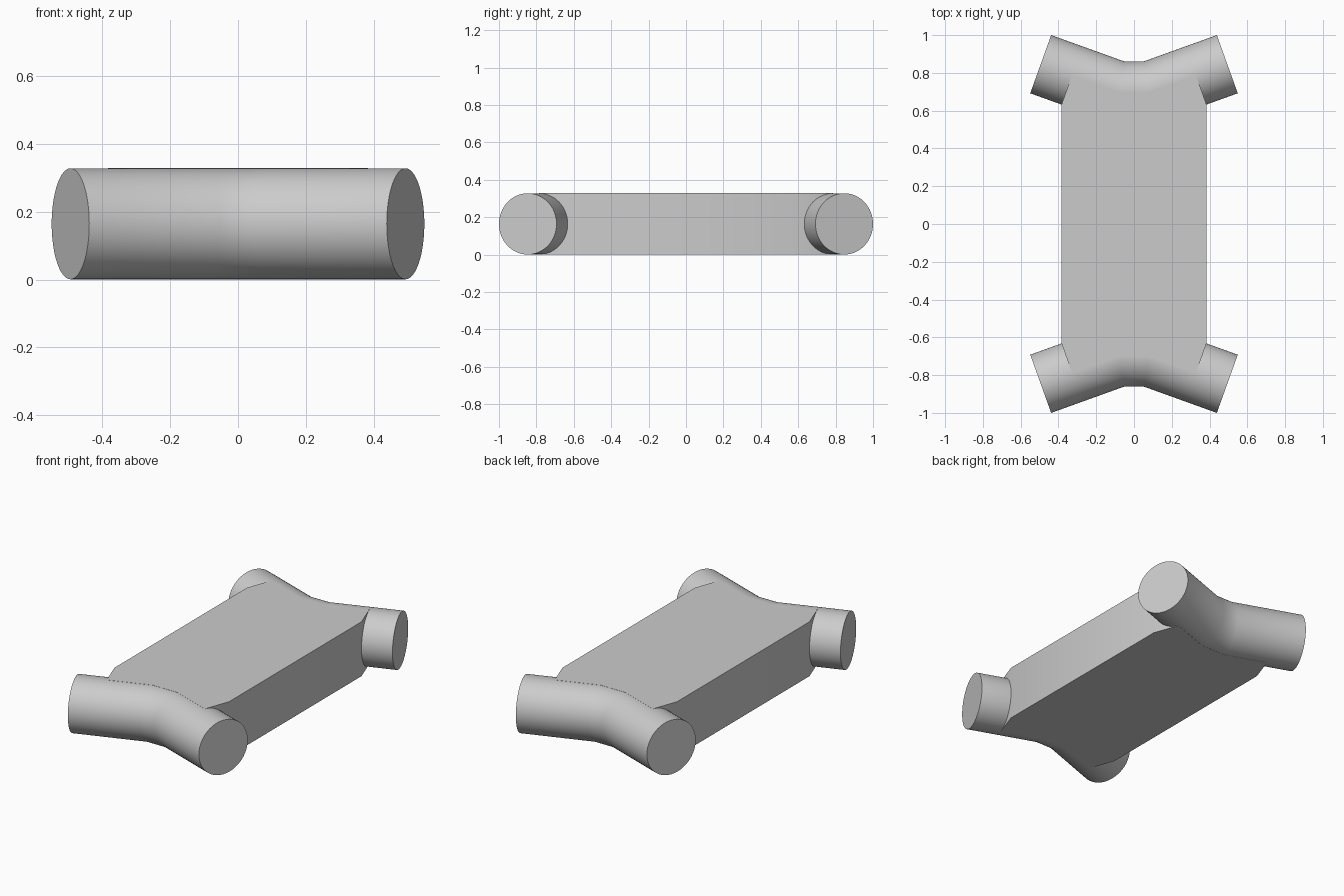
import bpy, bmesh
from math import sin, cos, pi
from mathutils import Vector

cube = bpy.data.objects.get("Cube")
if cube:
    bpy.data.objects.remove(cube, do_unlink=True)

HEIGHT = 0.329
MID = HEIGHT / 2
RADIUS = 0.1637
SIDES = 64
BEND = Vector((0.08, 0.697, 0))      # where the tube axis bends
TIP = Vector((0.494, 0.846, 0))      # centre of the open end cap
ALONG = (TIP - BEND).normalized()
ACROSS = Vector((-ALONG.y, ALONG.x, 0))
COLLAR = BEND + ALONG * 0.264        # where the tube leaves the body

grey = bpy.data.materials.new("plain grey")
grey.use_nodes = True
color = (0.6, 0.6, 0.6, 1)
grey.diffuse_color = color
grey.node_tree.nodes["Principled BSDF"].inputs["Base Color"].default_value = color


def finish(name, bm):
    bmesh.ops.recalc_face_normals(bm, faces=bm.faces)
    mesh = bpy.data.meshes.new(name)
    bm.to_mesh(mesh)
    bm.free()
    mesh.materials.append(grey)
    obj = bpy.data.objects.new(name, mesh)
    bpy.context.collection.objects.link(obj)
    bpy.ops.object.select_all(action='DESELECT')
    obj.select_set(True)
    bpy.context.view_layer.objects.active = obj
    bpy.ops.object.shade_smooth_by_angle(angle=pi / 6)
    return obj


def mirror_x(v):
    return Vector((-v.x, v.y, v.z))


def bent_tube(name, side):
    """Round tube swept along a bent path with mitred joints."""
    mitre = (ACROSS + Vector((0, 1, 0))).normalized()
    mitre /= mitre.y                 # keeps the middle section round
    right = [(BEND, mitre), (TIP, ACROSS)]
    path = [(mirror_x(p), mirror_x(d)) for p, d in reversed(right)] + right
    bm = bmesh.new()
    rings = []
    for centre, out in path:
        ring = []
        for i in range(SIDES):
            a = 2 * pi * i / SIDES
            p = centre + out * RADIUS * cos(a)
            ring.append(bm.verts.new((p.x, p.y * side, MID + RADIUS * sin(a))))
        rings.append(ring)
    for a, b in zip(rings, rings[1:]):
        for i in range(SIDES):
            j = (i + 1) % SIDES
            bm.faces.new((a[i], a[j], b[j], b[i]))
    bm.faces.new(rings[0])
    bm.faces.new(rings[-1])
    return finish(name, bm)


# Flat body, its corners cut square to the tubes
corner = COLLAR - ACROSS * RADIUS
quarter = [corner, COLLAR, BEND]
back = quarter + [mirror_x(v) for v in reversed(quarter)]
outline = back + [Vector((-v.x, -v.y, 0)) for v in back]
bm = bmesh.new()
base = bm.faces.new([bm.verts.new(v) for v in outline])
new = bmesh.ops.extrude_face_region(bm, geom=[base])["geom"]
bmesh.ops.translate(bm, vec=(0, 0, HEIGHT),
                    verts=[g for g in new if isinstance(g, bmesh.types.BMVert)])
finish("body", bm)

# End tubes
bent_tube("front_tube", -1)
bent_tube("back_tube", 1)
